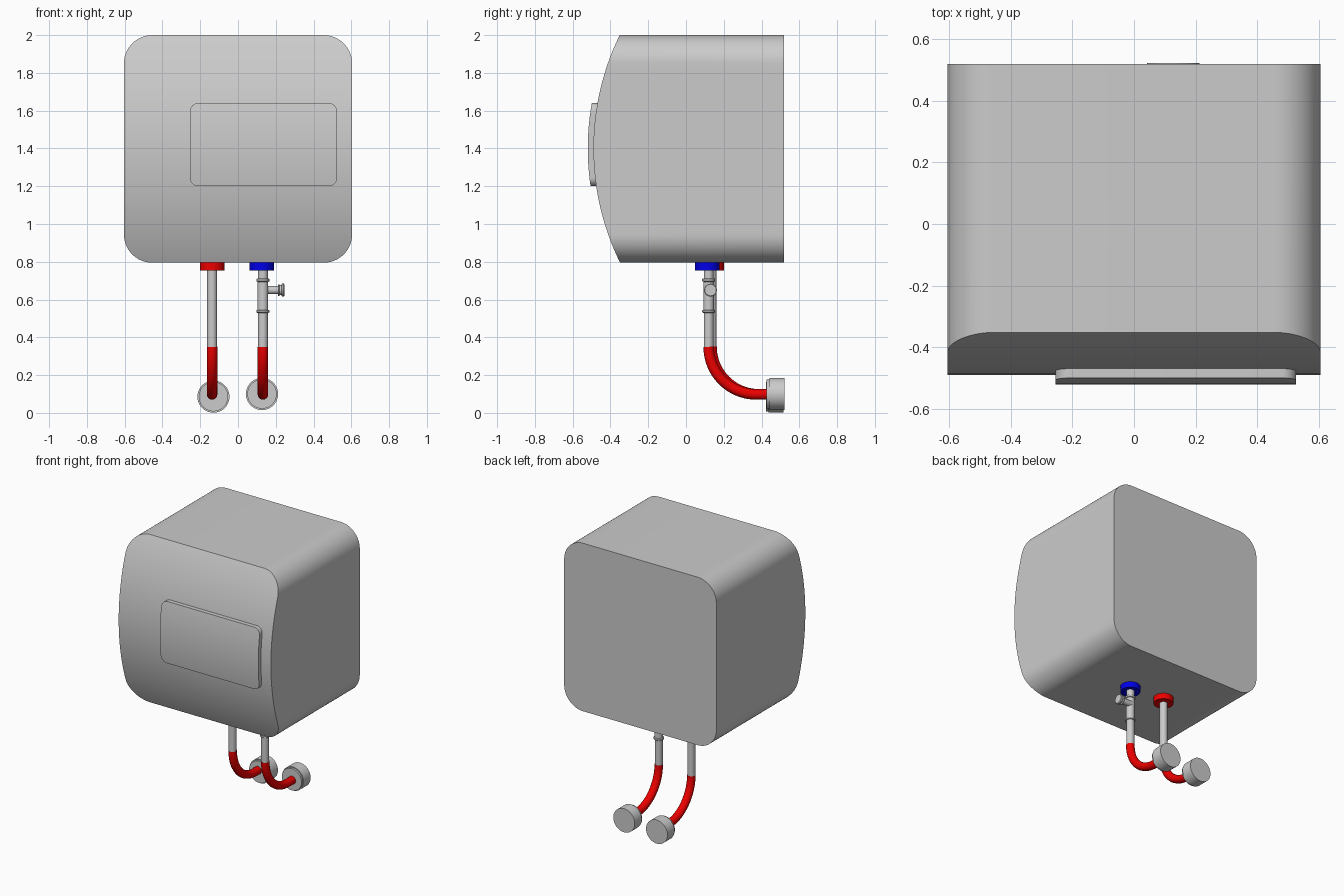
import bpy, bmesh
from math import sin, cos, pi, radians
from mathutils import Vector

if "Cube" in bpy.data.objects:
    bpy.data.objects.remove(bpy.data.objects["Cube"])


def material(name, rgb):
    m = bpy.data.materials.new(name)
    m.diffuse_color = (*rgb, 1)
    m.use_nodes = True
    m.node_tree.nodes["Principled BSDF"].inputs["Base Color"].default_value = m.diffuse_color
    return m


RED = material("red", (0.85, 0.0, 0.0))
BLUE = material("blue", (0.0, 0.0, 0.8))


def finish(ob, mat=None):
    if mat:
        ob.data.materials.append(mat)
    bpy.ops.object.select_all(action='DESELECT')
    ob.select_set(True)
    bpy.context.view_layer.objects.active = ob
    bpy.ops.object.shade_smooth_by_angle(angle=radians(35))
    return ob


def mesh_object(name, bm, mat=None):
    bmesh.ops.recalc_face_normals(bm, faces=bm.faces)
    me = bpy.data.meshes.new(name)
    bm.to_mesh(me)
    bm.free()
    ob = bpy.data.objects.new(name, me)
    bpy.context.collection.objects.link(ob)
    return finish(ob, mat)


def front_y(z):
    """Bowed front: an arc across the height, deepest at mid height."""
    r = 1.3665
    return -0.49 + r - (r * r - (z - 1.4) ** 2) ** 0.5


def rounded_slab(name, cx, half_w, z0, z1, rad, front, back, straight, seg):
    """Rounded rectangle in xz, built as horizontal strips between two depth functions."""
    levels = []
    for i in range(seg + 1):
        a = pi / 2 * i / seg
        levels.append((half_w - rad + rad * sin(a), z0 + rad - rad * cos(a)))
    for i in range(1, straight):
        levels.append((half_w, z0 + rad + (z1 - z0 - 2 * rad) * i / straight))
    for i in range(seg + 1):
        a = pi / 2 * i / seg
        levels.append((half_w - rad + rad * cos(a), z1 - rad + rad * sin(a)))
    bm = bmesh.new()
    rings = [[bm.verts.new(p) for p in ((cx - w, front(z), z), (cx + w, front(z), z),
                                        (cx + w, back(z), z), (cx - w, back(z), z))]
             for w, z in levels]
    for a, b in zip(rings, rings[1:]):
        for k in range(4):
            j = (k + 1) % 4
            bm.faces.new((a[k], a[j], b[j], b[k]))
    bm.faces.new(rings[0])
    bm.faces.new(rings[-1])
    return mesh_object(name, bm)


def lathe(name, origin, axis, profile, mat=None, n=40):
    """Revolve (distance, radius) pairs about an axis, with flat end caps."""
    rot = Vector((0, 0, 1)).rotation_difference(Vector(axis))
    bm = bmesh.new()
    rings = [[bm.verts.new(Vector(origin) + rot @ Vector((r * cos(2 * pi * i / n), r * sin(2 * pi * i / n), d)))
              for i in range(n)] for d, r in profile]
    for a, b in zip(rings, rings[1:]):
        for i in range(n):
            j = (i + 1) % n
            bm.faces.new((a[i], a[j], b[j], b[i]))
    bm.faces.new(rings[0])
    bm.faces.new(rings[-1])
    return mesh_object(name, bm, mat)


def bend(name, x, y, z_end, y_end, rad, mat):
    """Quarter-turn tube from a vertical pipe to the wall."""
    z_top = 0.35
    r = z_top - z_end
    pts = [(x, y + r - r * cos(t), z_top - r * sin(t)) for t in (pi / 2 * i / 20 for i in range(21))]
    pts.append((x, y_end, z_end))
    cu = bpy.data.curves.new(name, 'CURVE')
    cu.dimensions = '3D'
    cu.bevel_depth = rad
    cu.bevel_resolution = 6
    cu.use_fill_caps = True
    s = cu.splines.new('POLY')
    s.points.add(len(pts) - 1)
    for p, co in zip(s.points, pts):
        p.co = (*co, 1)
    ob = bpy.data.objects.new(name, cu)
    bpy.context.collection.objects.link(ob)
    bpy.ops.object.select_all(action='DESELECT')
    ob.select_set(True)
    bpy.context.view_layer.objects.active = ob
    bpy.ops.object.convert(target='MESH')
    return finish(bpy.context.object, mat)


# Tank housing and raised front panel
rounded_slab("tank_body", 0, 0.604, 0.795, 2.0, 0.15, front_y, lambda z: 0.518, 24, 14)
rounded_slab("front_panel", 0.135, 0.39, 1.2, 1.64, 0.045,
             lambda z: front_y(z) - 0.03, lambda z: front_y(z) + 0.01, 12, 8)

# Two water lines: collar, pipe, bend and wall cap
for side, x, y, cx, cy, cap_x, cap_z, cap_back, mat in (
        ("hot", -0.137, 0.135, -0.137, 0.135, -0.13, 0.086, 0.517, RED),
        ("cold", 0.132, 0.12, 0.125, 0.112, 0.127, 0.1, 0.521, BLUE)):
    lathe(side + "_collar", (cx, cy, 0.754), (0, 0, 1), [(0, 0.065), (0.046, 0.065)], mat)
    lathe(side + "_pipe", (x, y, 0.345), (0, 0, 1), [(0, 0.026), (0.42, 0.026)])
    bend(side + "_bend", x, y, 0.098, 0.44, 0.028, RED)
    lathe(side + "_wall_cap", (cap_x, cap_back, cap_z), (0, -1, 0),
          [(0, 0.085), (0.08, 0.085), (0.08, 0.078), (0.094, 0.078)])

# Safety valve on the cold line, with a side outlet
lathe("valve_body", (0.132, 0.12, 0.53), (0, 0, 1),
      [(0, 0.03), (0.003, 0.034), (0.013, 0.034), (0.016, 0.028), (0.164, 0.028),
       (0.167, 0.034), (0.179, 0.034), (0.182, 0.03)])
lathe("valve_outlet", (0.132, 0.13, 0.65), (1, 0, 0),
      [(0, 0.021), (0.08, 0.021), (0.08, 0.031), (0.086, 0.031), (0.089, 0.026),
       (0.098, 0.026), (0.1, 0.034), (0.11, 0.034), (0.113, 0.03)])
